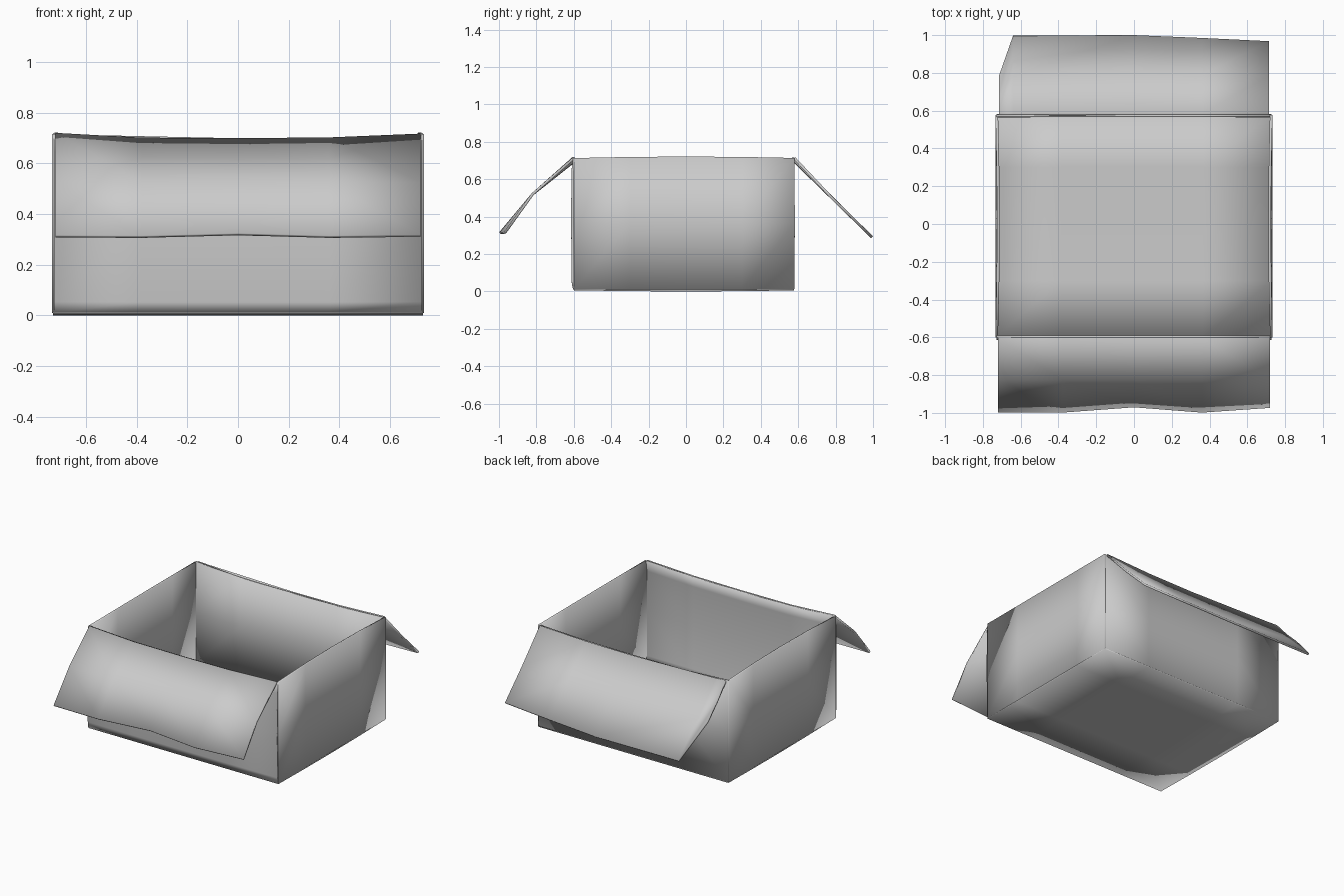
import bpy, math

if "Cube" in bpy.data.objects:
    bpy.data.objects.remove(bpy.data.objects["Cube"])

T = 0.014                                # cardboard thickness
XS = [-0.72, -0.38, 0.0, 0.36, 0.72]     # columns along front and back
RIM = [0.715, 0.696, 0.694, 0.697, 0.712]  # sagging rim height


def panel(name, rows):
    """Thin cardboard sheet through equal-length rows of points."""
    n = len(rows[0])
    verts = [p for row in rows for p in row]
    faces = [(r * n + c, r * n + c + 1, (r + 1) * n + c + 1, (r + 1) * n + c)
             for r in range(len(rows) - 1) for c in range(n - 1)]
    mesh = bpy.data.meshes.new(name)
    mesh.from_pydata(verts, [], faces)
    ob = bpy.data.objects.new(name, mesh)
    bpy.context.collection.objects.link(ob)
    sol = ob.modifiers.new("thickness", 'SOLIDIFY')
    sol.thickness = T
    sol.offset = 0
    sol.use_even_offset = True
    bpy.ops.object.select_all(action='DESELECT')
    ob.select_set(True)
    bpy.context.view_layer.objects.active = ob
    bpy.ops.object.shade_smooth_by_angle(angle=math.radians(35))
    return ob


def long_wall(name, profile):
    """Front or back wall: profile lists (y, height fraction)."""
    panel(name, [[(x * 1.01, y, 0.012 + (z - 0.012) * f) for x, z in zip(XS, RIM)]
                 for y, f in profile])


# front and back walls, the front one bulging slightly
long_wall("front_wall", [(-0.597, 0), (-0.605, 0.06), (-0.607, 0.5), (-0.606, 0.9), (-0.596, 1)])
long_wall("back_wall", [(0.572, 0), (0.575, 0.5), (0.573, 1)])

# side walls, the rim bowing slightly inward
YS = [-0.6, -0.3, 0.0, 0.3, 0.578]
for side, name in ((-1, "left_wall"), (1, "right_wall")):
    rows = []
    for f in (0, 0.5, 1):
        rows.append([(side * (0.727 - 0.009 * f * (1 - (y / 0.6) ** 2)), y,
                      0.01 + f * (0.703 + 0.008 * (1 - (y / 0.6) ** 2))) for y in YS])
    panel(name, rows)

# floor, sagging slightly to the ground in the middle
panel("floor", [[(x * 1.015, y, 0.007 + 0.006 * (y / 0.6) ** 2) for x in XS] for y in YS])

# front flap, creased along its middle with a wavy free edge
front_edge = [(-0.993, 0.312), (-0.993, 0.31), (-0.965, 0.32), (-0.993, 0.31), (-0.968, 0.314)]
panel("front_flap", [
    [(x, -0.6, z) for x, z in zip(XS, RIM)],
    [(x, -0.82, 0.52) for x in XS],
    [(x, y, z) for x, (y, z) in zip(XS, front_edge)]])

# back flap, straight with one clipped corner
BX = [-0.715, -0.64, 0.0, 0.36, 0.715]
BZ = [0.712, 0.708, 0.694, 0.697, 0.712]
mid_y = [0.68, 0.78, 0.79, 0.785, 0.78]
end_y = [0.78, 0.993, 0.995, 0.98, 0.963]
panel("back_flap", [
    [(x, 0.58, z) for x, z in zip(BX, BZ)],
    [(x, y, 0.7 - (y - 0.58) * 1.0) for x, y in zip(BX, mid_y)],
    [(x, y, 0.7 - (y - 0.58) * 0.99) for x, y in zip(BX, end_y)]])
